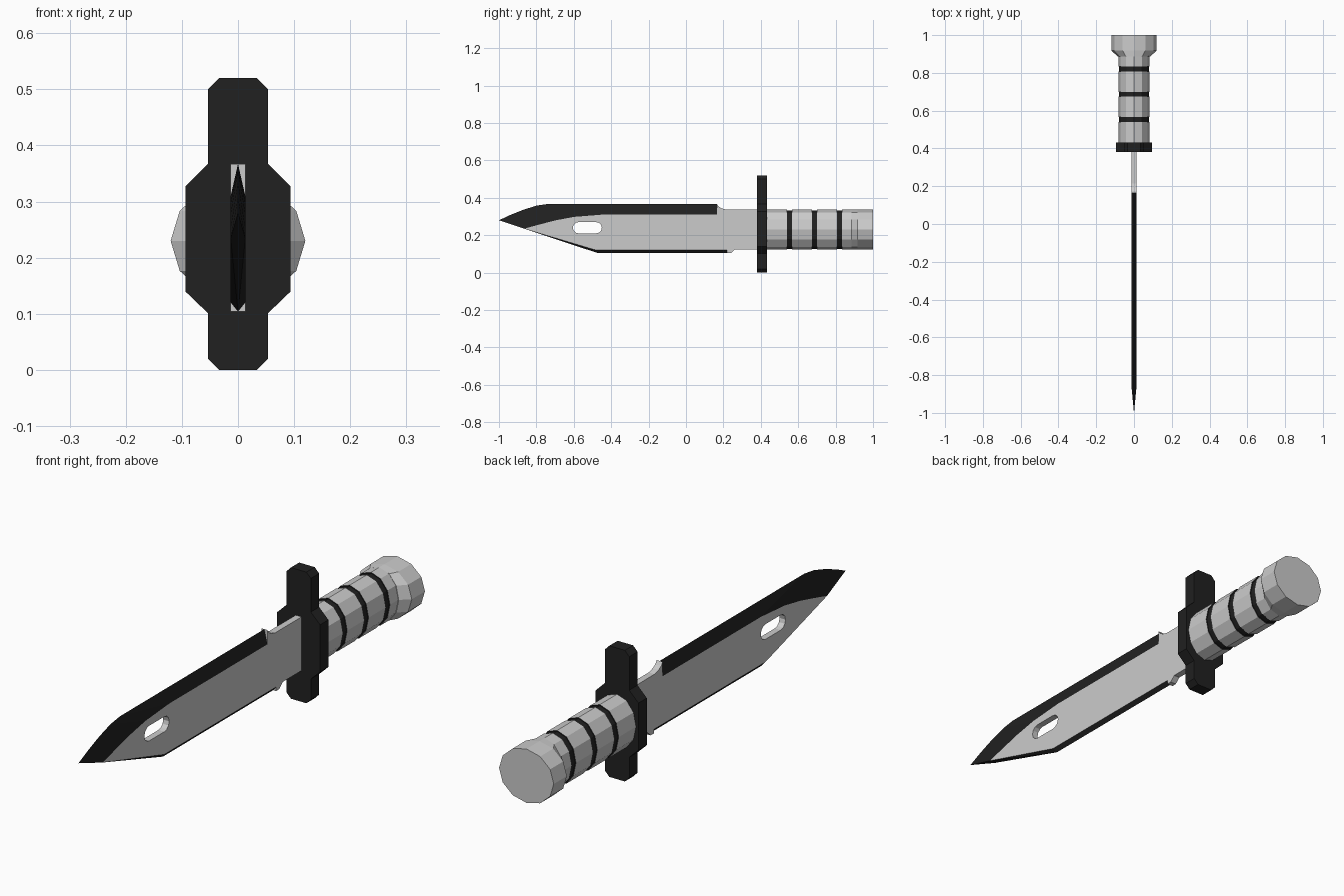
import bpy, bmesh, math

if "Cube" in bpy.data.objects:
    bpy.data.objects.remove(bpy.data.objects["Cube"])

black = bpy.data.materials.new("black")
black.diffuse_color = (0.015, 0.015, 0.015, 1)
black.use_nodes = True
black.node_tree.nodes["Principled BSDF"].inputs["Base Color"].default_value = black.diffuse_color


def finish(name, bm, mats=(None, black)):
    bmesh.ops.recalc_face_normals(bm, faces=bm.faces)
    me = bpy.data.meshes.new(name)
    bm.to_mesh(me)
    bm.free()
    for m in mats:
        me.materials.append(m)
    ob = bpy.data.objects.new(name, me)
    bpy.context.collection.objects.link(ob)
    return ob


def loft(name, stations, sides=12, cz=0.23):
    """Elliptical rings along y: (y, x radius, z radius, material of next band)."""
    bm = bmesh.new()
    rings = []
    for y, rx, rz, _ in stations:
        rings.append([bm.verts.new((rx * math.cos(2 * math.pi * i / sides), y,
                                    cz + rz * math.sin(2 * math.pi * i / sides)))
                      for i in range(sides)])
    for a, b, st in zip(rings, rings[1:], stations):
        for i in range(sides):
            j = (i + 1) % sides
            bm.faces.new((a[i], a[j], b[j], b[i])).material_index = st[3]
    bm.faces.new(rings[0])
    bm.faces.new(rings[-1])
    return finish(name, bm)


def prism(name, pts, place, depth, mats):
    """Extrude a flat outline; place maps a 2D point to 3D."""
    bm = bmesh.new()
    f = bm.faces.new([bm.verts.new(place(*p)) for p in pts])
    r = bmesh.ops.extrude_face_region(bm, geom=[f])
    bmesh.ops.translate(bm, vec=depth,
                        verts=[g for g in r["geom"] if isinstance(g, bmesh.types.BMVert)])
    return finish(name, bm, mats)


# Guard
half = [(0.034, 0), (0.0535, 0.02), (0.0535, 0.101), (0.094, 0.14),
        (0.094, 0.327), (0.0535, 0.367), (0.0535, 0.50), (0.034, 0.52)]
outline = half + [(-x, z) for x, z in reversed(half)]
prism("guard", outline, lambda x, z: (x, 0.38, z), (0, 0.052, 0), (black,))

# Handle with three recessed dark bands
st = [(0.42, 0.083, 0.107, 0)]
for y in (0.54, 0.674, 0.808):
    st += [(y, 0.083, 0.107, 1), (y, 0.079, 0.103, 1),
           (y + 0.026, 0.079, 0.103, 1), (y + 0.026, 0.083, 0.107, 0)]
st.append((0.89, 0.083, 0.107, 0))
loft("handle", st)

# Pommel
loft("pommel", [(0.886, 0.085, 0.107, 0), (0.918, 0.12, 0.107, 0), (1.0, 0.12, 0.107, 0)])

# Blade: (y, z) outlines; spine and edge lie on the centre plane, the rest on the flats
T = 0.013
spine = [(0.165, 0.367), (-0.74, 0.367), (-0.80, 0.358), (-0.87, 0.336), (-0.94, 0.308), (-1, 0.28)]
upper = [(0.165, 0.31), (-0.45, 0.31), (-0.6, 0.298), (-0.7, 0.279), (-0.8, 0.253), (-0.865, 0.235)]
lower = [(-0.48, 0.12), (0.22, 0.12)]
edge = [(-0.47, 0.104), (0.22, 0.104)]
ricasso = [(0.22, 0.104), (0.24, 0.104), (0.262, 0.124), (0.40, 0.124), (0.40, 0.337),
           (0.215, 0.337), (0.19, 0.344), (0.174, 0.354), (0.165, 0.367)]
bm = bmesh.new()
S = [bm.verts.new((0, *p)) for p in spine]
E = [bm.verts.new((0, *p)) for p in edge]


def face(vs, mat=0):
    bm.faces.new(vs).material_index = mat


sides = []
for s in (-T, T):
    U, L, R = ([bm.verts.new((s, *p)) for p in c] for c in (upper, lower, ricasso))
    face(U + L + R)
    for i in range(5):
        face((S[i], S[i + 1], U[i + 1], U[i]), 1)
    face((U[5], E[0], L[0]), 1)
    face((L[0], E[0], E[1], L[1]), 1)
    face((L[1], E[1], R[0]))
    face((U[0], S[0], R[-1]))
    sides.append((U, R))
(U0, R0), (U1, R1) = sides
face((S[5], U0[5], U1[5]), 1)
face((E[0], U0[5], U1[5]), 1)
n = len(ricasso)
for i in range(n - 1):
    vs = [R0[i], R0[i + 1], R1[i + 1], R1[i]]
    if i == 0:
        vs.append(E[1])
    if i == n - 2:
        vs.insert(2, S[0])
    face(vs)
blade = finish("blade", bm)

# Slot through the blade
slot = []
for cy, a0 in ((-0.48, -90), (-0.575, 90)):
    for k in range(7):
        a = math.radians(a0 + 30 * k)
        slot.append((cy + 0.03 * math.cos(a), 0.24 + 0.03 * math.sin(a)))
cutter = prism("slot_cutter", slot, lambda y, z: (-0.1, y, z), (0.2, 0, 0), (None,))
cutter.hide_render = True
mod = blade.modifiers.new("slot", "BOOLEAN")
mod.operation = "DIFFERENCE"
mod.solver = "EXACT"
mod.object = cutter
bpy.context.view_layer.objects.active = blade
bpy.ops.object.modifier_apply(modifier="slot")
bpy.data.objects.remove(cutter)
